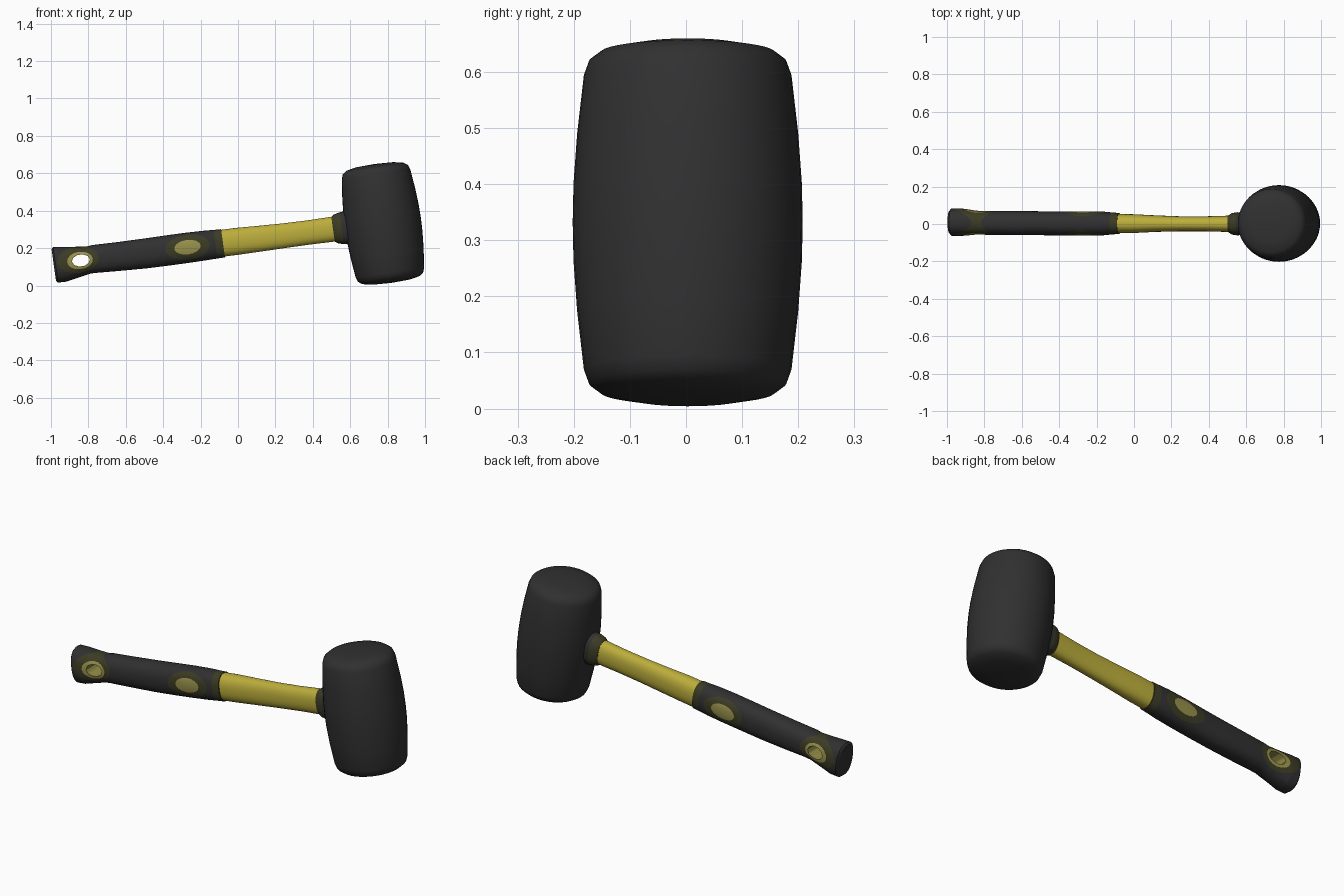
import bpy, bmesh
from math import sin, cos, pi, radians
from mathutils import Vector

if "Cube" in bpy.data.objects:
    bpy.data.objects.remove(bpy.data.objects["Cube"])

TILT = radians(8)
UP = Vector((-sin(TILT), 0, cos(TILT)))
ALONG = Vector((cos(TILT), 0, sin(TILT)))


def material(name, rgb, roughness=0.7):
    m = bpy.data.materials.new(name)
    m.use_nodes = True
    m.diffuse_color = (*rgb, 1)
    bsdf = m.node_tree.nodes["Principled BSDF"]
    bsdf.inputs["Base Color"].default_value = (*rgb, 1)
    bsdf.inputs["Roughness"].default_value = roughness
    return m


RUBBER, YELLOW, INLAY, OLIVE = range(4)
MATS = [material("black rubber", (0.03, 0.03, 0.03)),
        material("yellow shaft", (0.50, 0.42, 0.045)),
        material("dull yellow inlay", (0.31, 0.28, 0.07)),
        material("dark olive", (0.045, 0.044, 0.018))]


def finish(bm, name, angle):
    bmesh.ops.recalc_face_normals(bm, faces=bm.faces)
    mesh = bpy.data.meshes.new(name)
    bm.to_mesh(mesh)
    bm.free()
    for m in MATS:
        mesh.materials.append(m)
    ob = bpy.data.objects.new(name, mesh)
    bpy.context.collection.objects.link(ob)
    bpy.ops.object.select_all(action="DESELECT")
    ob.select_set(True)
    bpy.context.view_layer.objects.active = ob
    bpy.ops.object.shade_smooth_by_angle(angle=radians(angle))
    return ob


def loft(sections, sides=32, power=0.85):
    """Skin rounded sections given as (x, y, z, half depth, half height)."""
    bm = bmesh.new()
    rings = []
    for x, y, z, hy, hz in sections:
        ring = []
        for i in range(sides):
            a = 2 * pi * i / sides
            c, s = cos(a), sin(a)
            u = abs(c) ** power * (1 if c > 0 else -1)
            v = abs(s) ** power * (1 if s > 0 else -1)
            ring.append(bm.verts.new(Vector((x, y + hy * u, z)) + UP * hz * v))
        rings.append(ring)
    for a, b in zip(rings, rings[1:]):
        for i in range(sides):
            j = (i + 1) % sides
            bm.faces.new((a[i], a[j], b[j], b[i]))
    bm.faces.new(rings[0])
    bm.faces.new(rings[-1])
    return bm


def carve(bm, x, z, rx, rz, sides=16):
    """Cut an oval outline through both sides and return the faces inside it."""
    centre = Vector((x, 0, z))
    inside = list(bm.faces)
    for i in range(sides):
        a = 2 * pi * (i + 0.5) / sides
        normal = (ALONG * cos(a) / rx + UP * sin(a) / rz).normalized()
        reach = ((rx * normal.dot(ALONG)) ** 2 + (rz * normal.dot(UP)) ** 2) ** 0.5
        point = centre + normal * reach
        geom = set(inside)
        for f in inside:
            geom.update(f.edges)
            geom.update(f.verts)
        cut = bmesh.ops.bisect_plane(bm, geom=list(geom), dist=1e-6,
                                     plane_co=point, plane_no=normal)
        inside = [f for f in cut["geom"] if isinstance(f, bmesh.types.BMFace)
                  and (f.calc_center_median() - point).dot(normal) < 0]
    return inside


def paint(faces, index):
    for f in faces:
        f.material_index = index


# Grip: black sleeve with a flared butt and an olive front edge
bm = loft([
    (-0.985, 0.01, 0.110, 0.060, 0.086),
    (-0.975, 0.01, 0.111, 0.073, 0.096),
    (-0.93, 0.01, 0.114, 0.074, 0.094),
    (-0.87, 0.008, 0.124, 0.068, 0.084),
    (-0.80, 0.006, 0.136, 0.064, 0.073),
    (-0.77, 0.005, 0.142, 0.064, 0.075),
    (-0.65, 0.005, 0.154, 0.065, 0.077),
    (-0.50, 0.004, 0.171, 0.064, 0.080),
    (-0.38, 0.003, 0.187, 0.064, 0.081),
    (-0.27, 0.003, 0.202, 0.065, 0.081),
    (-0.17, 0.003, 0.215, 0.064, 0.079),
    (-0.12, 0.003, 0.221, 0.059, 0.077),
    (-0.08, 0.003, 0.226, 0.056, 0.076),
])
paint([f for f in bm.faces if f.calc_center_median().x > -0.12], OLIVE)

# Oval inlays on both sides of the grip
paint(carve(bm, -0.27, 0.205, 0.118, 0.066), OLIVE)
paint(carve(bm, -0.27, 0.205, 0.070, 0.038), INLAY)
paint(carve(bm, -0.855, 0.138, 0.110, 0.070), OLIVE)
paint(carve(bm, -0.845, 0.134, 0.068, 0.046), INLAY)

# Hanging hole through the butt
bmesh.ops.delete(bm, geom=carve(bm, -0.84, 0.134, 0.046, 0.031, 10), context="FACES")
rims = [e for e in bm.edges if e.is_boundary]
paint(bmesh.ops.bridge_loops(bm, edges=rims)["faces"], INLAY)
finish(bm, "grip", 40)

# Bare shaft, waisted in the middle
shaft = loft([
    (-0.10, 0.003, 0.224, 0.051, 0.072),
    (0.00, 0.002, 0.237, 0.050, 0.072),
    (0.12, 0.002, 0.251, 0.044, 0.069),
    (0.25, 0.001, 0.267, 0.040, 0.066),
    (0.38, 0.001, 0.284, 0.040, 0.065),
    (0.52, 0.001, 0.303, 0.044, 0.067),
])
paint(shaft.faces, YELLOW)
finish(shaft, "shaft", 40)

# Collar joining shaft and head
collar = loft([
    (0.508, 0.001, 0.301, 0.046, 0.068),
    (0.525, 0.001, 0.303, 0.058, 0.078),
    (0.555, 0.001, 0.306, 0.062, 0.086),
    (0.57, 0.001, 0.308, 0.060, 0.088),
    (0.65, 0.001, 0.318, 0.070, 0.094),
])
paint([f for f in collar.faces if f.calc_center_median().x < 0.55], OLIVE)
finish(collar, "collar", 40)

# Barrel head: half profile mirrored end to end, then spun about the tilted axis
half = [(0.0, 0.321), (0.10, 0.317), (0.155, 0.306), (0.176, 0.290),
        (0.185, 0.265), (0.197, 0.16), (0.2035, 0.07)]
profile = half + [(0.205, 0.0)] + [(r, -t) for r, t in reversed(half)]
centre = Vector((0.775, 0.003, 0.332))
head = bmesh.new()
verts = [head.verts.new(centre + ALONG * r + UP * t) for r, t in profile]
edges = [head.edges.new(pair) for pair in zip(verts, verts[1:])]
bmesh.ops.spin(head, geom=verts + edges, cent=centre, axis=UP,
               angle=2 * pi, steps=40)
bmesh.ops.remove_doubles(head, verts=head.verts, dist=1e-4)
finish(head, "head", 50)
